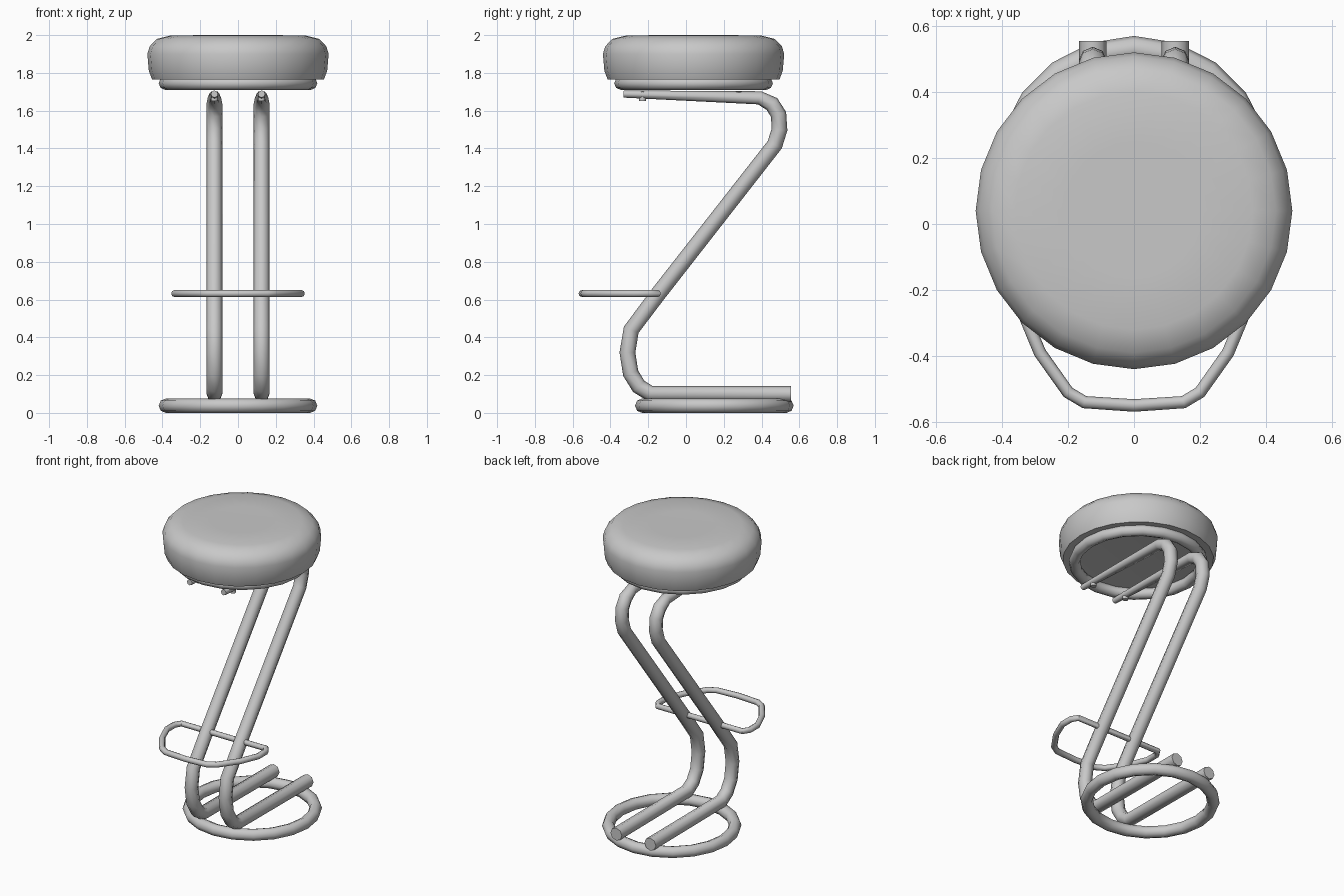
import bpy
import bmesh
import math
from mathutils import Matrix

cube = bpy.data.objects.get("Cube")
if cube:
    bpy.data.objects.remove(cube, do_unlink=True)

grey = bpy.data.materials.new("plain_grey")
grey.use_nodes = True
grey.diffuse_color = (0.58, 0.58, 0.58, 1)
grey.node_tree.nodes["Principled BSDF"].inputs["Base Color"].default_value = (0.58, 0.58, 0.58, 1)


def finish(obj, angle=50):
    bpy.ops.object.select_all(action='DESELECT')
    obj.select_set(True)
    bpy.context.view_layer.objects.active = obj
    if obj.type == 'CURVE':
        bpy.ops.object.convert(target='MESH')
        obj = bpy.context.object
    bpy.ops.object.shade_smooth_by_angle(angle=math.radians(angle))
    return obj


def tube(name, points, radius, closed=False, taper=None):
    """Round tube along a path; taper gives a radius factor per point."""
    curve = bpy.data.curves.new(name, 'CURVE')
    curve.dimensions = '3D'
    curve.bevel_depth = radius
    curve.bevel_resolution = 2
    curve.use_fill_caps = True
    spline = curve.splines.new('POLY')
    spline.points.add(len(points) - 1)
    spline.use_cyclic_u = closed
    for i, co in enumerate(points):
        spline.points[i].co = (*co, 1)
        spline.points[i].radius = taper[i] if taper else 1
    curve.materials.append(grey)
    obj = bpy.data.objects.new(name, curve)
    bpy.context.collection.objects.link(obj)
    return finish(obj)


def ring(name, y, z, major, minor):
    bpy.ops.mesh.primitive_torus_add(location=(0, y, z), major_radius=major, minor_radius=minor,
                                     major_segments=20, minor_segments=8)
    obj = bpy.context.object
    obj.name = name
    obj.data.materials.append(grey)
    finish(obj)


# Padded seat: lathe a half profile around the seat centre
profile = [(0, 1.775), (0.40, 1.77), (0.455, 1.765), (0.472, 1.81), (0.48, 1.90),
           (0.468, 1.94), (0.43, 1.98), (0.36, 1.997), (0.2, 2.0), (0, 1.995)]
bm = bmesh.new()
verts = [bm.verts.new((r, 0, z)) for r, z in profile]
edges = [bm.edges.new(pair) for pair in zip(verts, verts[1:])]
bmesh.ops.spin(bm, geom=verts + edges, axis=(0, 0, 1), cent=(0, 0, 0),
               angle=math.tau, steps=24, use_duplicate=False)
bmesh.ops.remove_doubles(bm, verts=bm.verts, dist=0.0005)
bmesh.ops.recalc_face_normals(bm, faces=bm.faces)
bmesh.ops.transform(bm, matrix=Matrix.Translation((0, 0.04, 0)), verts=bm.verts)
mesh = bpy.data.meshes.new("seat_cushion")
bm.to_mesh(mesh)
bm.free()
mesh.materials.append(grey)
seat = bpy.data.objects.new("seat_cushion", mesh)
bpy.context.collection.objects.link(seat)
finish(seat, 70)

# Rings under the seat and on the floor
ring("seat_ring", 0.04, 1.745, 0.385, 0.035)
ring("base_ring", 0.15, 0.038, 0.382, 0.038)

# Two bent leg tubes, from the floor end up to the thin seat rail
leg = [(0.555, 0.10), (-0.19, 0.103), (-0.25, 0.14), (-0.293, 0.21), (-0.31, 0.32),
       (-0.29, 0.44), (-0.155, 0.62), (0.47, 1.42), (0.495, 1.50), (0.49, 1.58),
       (0.455, 1.635), (0.39, 1.668), (-0.33, 1.688)]
thickness = [1] * (len(leg) - 2) + [0.85, 0.45]
for side, x in (("left", 0.125), ("right", -0.125)):
    tube(side + "_leg", [(x, y, z) for y, z in leg], 0.042, taper=thickness)
    # Fixing screws below the rail
    for where, y in (("front", -0.23), ("back", 0.28)):
        bpy.ops.mesh.primitive_cylinder_add(vertices=8, radius=0.018, depth=0.05,
                                            location=(x, y, 1.676))
        screw = bpy.context.object
        screw.name = f"{side}_{where}_screw"
        screw.data.materials.append(grey)
        finish(screw)

# Footrest: closed loop, straight behind and bowed in front
half = [(0.15, -0.54), (0.20, -0.51), (0.285, -0.39), (0.335, -0.27), (0.335, -0.19), (0.31, -0.15)]
loop = [(0, -0.55)] + half + [(-x, y) for x, y in reversed(half)]
tube("footrest", [(x, y, 0.632) for x, y in loop], 0.019, closed=True)
